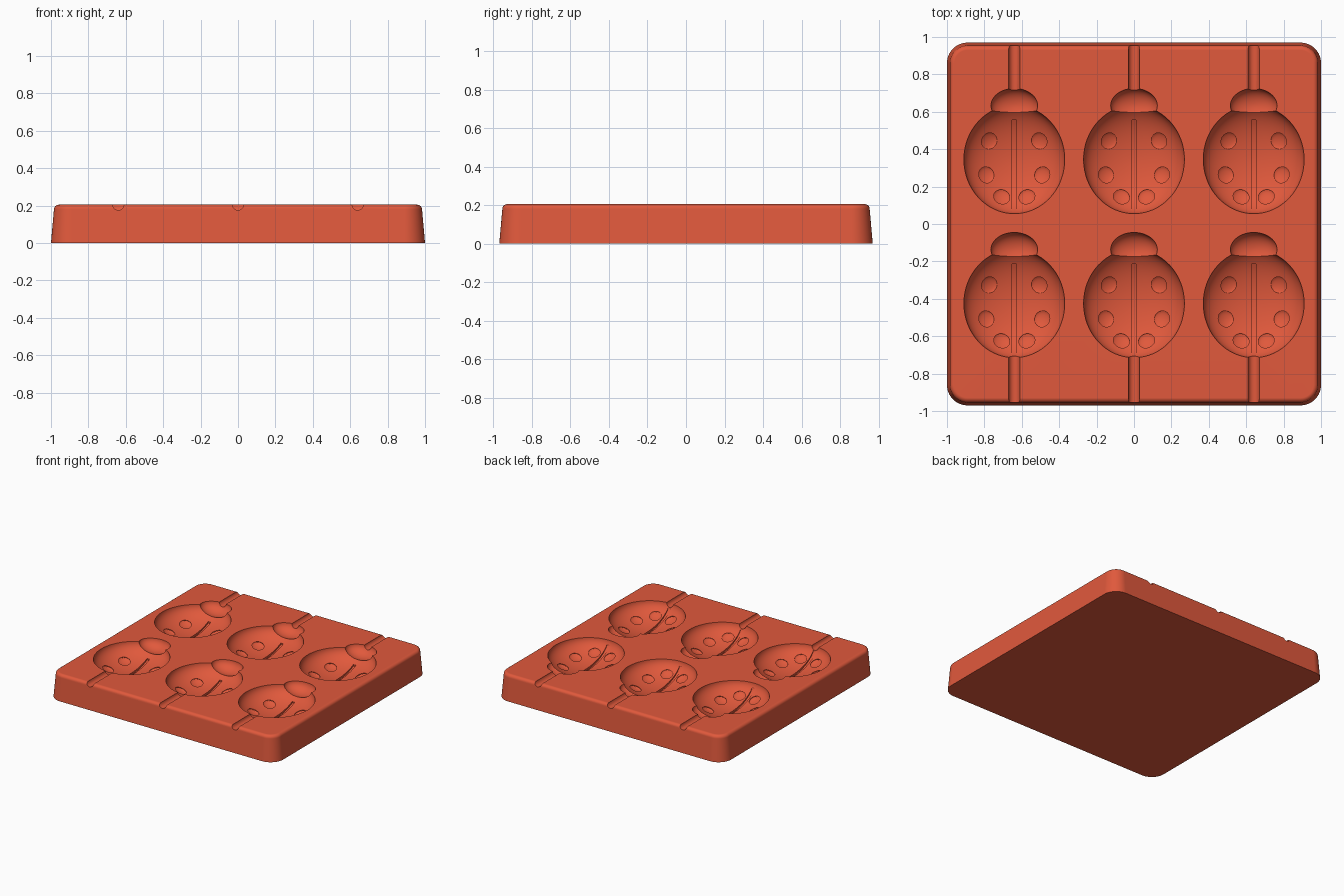
import bpy, bmesh, math
from mathutils import Matrix, Vector

cube = bpy.data.objects.get("Cube")
if cube:
    bpy.data.objects.remove(cube)

TOP = 0.205
RX, RY, DEPTH = 0.27, 0.29, 0.13          # ladybug body cavity
COLUMNS = (-0.64, 0.0, 0.64)
ROWS = ((0.345, 1), (-0.425, -1))         # body centre, stick direction
CENTRES = [(x, y) for x in COLUMNS for y, _ in ROWS]

red = bpy.data.materials.new("silicone red")
red.use_nodes = True
red.diffuse_color = (0.75, 0.1, 0.045, 1)
red.node_tree.nodes["Principled BSDF"].inputs["Base Color"].default_value = red.diffuse_color


def make_object(name, bm):
    bmesh.ops.recalc_face_normals(bm, faces=bm.faces)
    mesh = bpy.data.meshes.new(name)
    bm.to_mesh(mesh)
    bm.free()
    mesh.materials.append(red)
    ob = bpy.data.objects.new(name, mesh)
    bpy.context.collection.objects.link(ob)
    return ob


def ellipsoid(bm, centre, radii, turn=Matrix(), segs=48, rings=24):
    matrix = Matrix.Translation(centre) @ turn @ Matrix.Diagonal((*radii, 1))
    bmesh.ops.create_uvsphere(bm, u_segments=segs, v_segments=rings, radius=1, matrix=matrix)


def loft(bm, rings):
    """Skin a stack of equal closed rings and cap both ends."""
    loops = [[bm.verts.new(p) for p in ring] for ring in rings]
    for a, b in zip(loops, loops[1:]):
        for i in range(len(a)):
            j = (i + 1) % len(a)
            bm.faces.new((a[i], a[j], b[j], b[i]))
    bm.faces.new(loops[0])
    bm.faces.new(loops[-1])


def rounded_rect(inset, z, radius=0.11, steps=10):
    hx, hy, r = 1 - inset, 0.97 - inset, radius - inset
    points = []
    for k, (sx, sy) in enumerate(((1, 1), (-1, 1), (-1, -1), (1, -1))):
        for i in range(steps + 1):
            a = math.pi / 2 * (k + i / steps)
            points.append((sx * (hx - r) + r * math.cos(a),
                           sy * (hy - r) + r * math.sin(a), z))
    return points


# Tapered slab with a rounded top edge
bm = bmesh.new()
fillet = 0.025
rings = [rounded_rect(0, 0)]
for i in range(7):
    a = math.pi / 2 * i / 6
    rings.append(rounded_rect(0.016 + fillet * (1 - math.cos(a)),
                              TOP - fillet + fillet * math.sin(a)))
loft(bm, rings)
mold = make_object("lollipop_mold", bm)

# Body cavities
bodies = bmesh.new()
for x, y in CENTRES:
    ellipsoid(bodies, (x, y, TOP + 0.002), (RX, RY, DEPTH), segs=64, rings=32)

# Head cavities
heads = bmesh.new()
for x, y in CENTRES:
    ellipsoid(heads, (x, y + 0.288, TOP + 0.002), (0.125, 0.092, 0.07))

# Shallow round spots following the cavity surface
spots = bmesh.new()
for x, y in CENTRES:
    for dx, dy in ((0.135, 0.1), (0.151, -0.083), (0.068, -0.202)):
        for px in (-dx, dx):
            dz = -DEPTH * math.sqrt(1 - (px / RX) ** 2 - (dy / RY) ** 2)
            normal = Vector((px / RX ** 2, dy / RY ** 2, dz / DEPTH ** 2))
            turn = normal.to_track_quat('Z', 'Y').to_matrix().to_4x4()
            ellipsoid(spots, (x + px, y + dy, TOP + dz), (0.046, 0.046, 0.014), turn, 24, 12)

# Narrow wing line down the middle of each back
lines = bmesh.new()
start, end = math.asin(-0.28 / RY), math.asin(0.21 / RY)
for x, y in CENTRES:
    arc = [start + (end - start) * i / 24 for i in range(25)]
    profile = [(y + RY * math.sin(a), TOP - (DEPTH + 0.014) * math.cos(a)) for a in arc]
    profile += [(y + RY * math.sin(a), TOP - (DEPTH - 0.03) * math.cos(a)) for a in reversed(arc)]
    loft(lines, [[(x + s, py, pz) for py, pz in profile] for s in (-0.011, 0.011)])

# Stick channels running out to the front and back edges
sticks = bmesh.new()
for x in COLUMNS:
    for y, side in ROWS:
        near, far = (y + 0.34, 1.1) if side > 0 else (y - 0.26, -1.1)
        matrix = (Matrix.Translation((x, (near + far) / 2, TOP + 0.001))
                  @ Matrix.Rotation(math.pi / 2, 4, 'X'))
        bmesh.ops.create_cone(sticks, cap_ends=True, segments=24, radius1=0.03,
                              radius2=0.03, depth=abs(far - near), matrix=matrix)

# Carve every cavity into the slab
bpy.context.view_layer.objects.active = mold
for name, bm in (("body_cutter", bodies), ("head_cutter", heads), ("stick_cutter", sticks),
                 ("spot_cutter", spots), ("line_cutter", lines)):
    cutter = make_object(name, bm)
    cutter.hide_render = True
    cut = mold.modifiers.new(name, 'BOOLEAN')
    cut.operation = 'DIFFERENCE'
    cut.solver = 'EXACT'
    cut.object = cutter
    bpy.ops.object.modifier_apply(modifier=cut.name)
    bpy.data.objects.remove(cutter)

# Smooth curved faces and keep the flat top clean
bpy.ops.object.select_all(action='DESELECT')
mold.select_set(True)
bpy.ops.object.shade_smooth_by_angle(angle=math.radians(25))
weighted = mold.modifiers.new("weighted_normals", 'WEIGHTED_NORMAL')
weighted.keep_sharp = True
